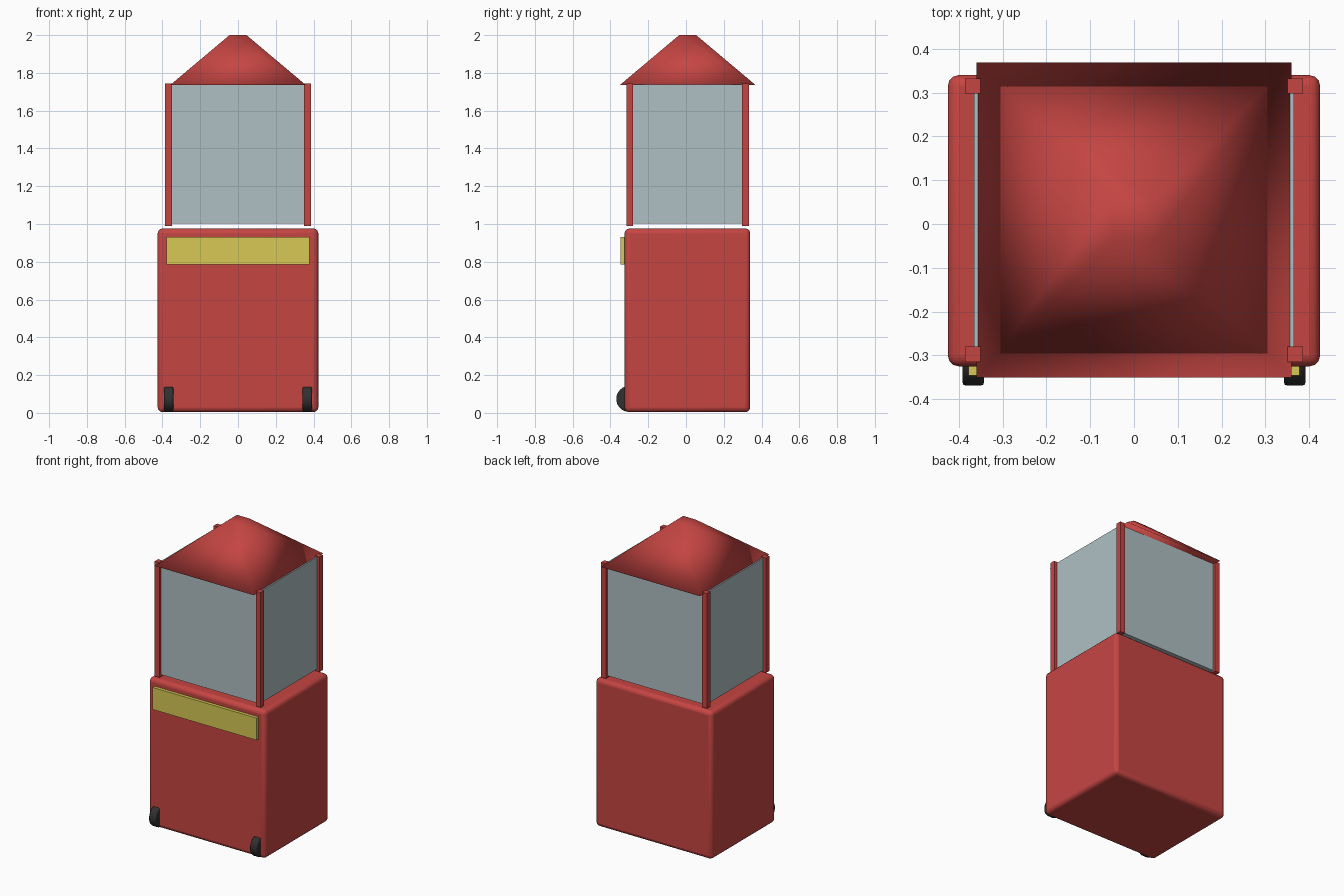
import bpy
import math

if "Cube" in bpy.data.objects:
    bpy.data.objects.remove(bpy.data.objects["Cube"])


def material(name, rgb):
    m = bpy.data.materials.new(name)
    m.diffuse_color = (*rgb, 1)
    m.use_nodes = True
    m.node_tree.nodes["Principled BSDF"].inputs["Base Color"].default_value = m.diffuse_color
    return m


RED = material("red", (0.56, 0.06, 0.055))
YELLOW = material("yellow", (0.68, 0.58, 0.09))
GLASS = material("pale_glass", (0.43, 0.52, 0.55))
RUBBER = material("black_rubber", (0.03, 0.03, 0.03))


def bevel(ob, width, segments):
    mod = ob.modifiers.new("Bevel", 'BEVEL')
    mod.width, mod.segments = width, segments
    mod.limit_method = 'ANGLE'
    bpy.ops.object.shade_smooth_by_angle(angle=math.radians(35))


def box(name, x, y, z, mat):
    """Box spanning the given (min, max) ranges."""
    bpy.ops.mesh.primitive_cube_add(size=1, location=[sum(r) / 2 for r in (x, y, z)])
    ob = bpy.context.object
    ob.name = name
    ob.scale = [r[1] - r[0] for r in (x, y, z)]
    bpy.ops.object.transform_apply(location=False, rotation=False, scale=True)
    ob.data.materials.append(mat)
    return ob


# cabinet with rounded edges
bevel(box("cabinet", (-0.425, 0.425), (-0.325, 0.34), (0.004, 0.976), RED), 0.025, 3)

# front sign panel
box("front_panel", (-0.378, 0.378), (-0.346, -0.31), (0.785, 0.93), YELLOW)

# glass case, slightly inset from the posts
box("glass_case", (-0.365, 0.365), (-0.297, 0.315), (1.002, 1.738), GLASS)

# corner posts
for side, sx in (("left", -0.368), ("right", 0.368)):
    for end, y in (("front", -0.297), ("back", 0.315)):
        box(f"{end}_{side}_post", (sx - 0.0175, sx + 0.0175),
            (y - 0.0175, y + 0.0175), (0.99, 1.745), RED)

# four-sided tapered roof, smooth shaded
bpy.ops.mesh.primitive_cone_add(vertices=4, radius1=0.36 * math.sqrt(2),
                                radius2=0.045 * math.sqrt(2), depth=0.265,
                                location=(0, 0.009, 1.8675),
                                rotation=(0, 0, math.radians(45)))
roof = bpy.context.object
roof.name = "roof"
roof.data.materials.append(RED)
bpy.ops.object.shade_smooth()

# pair of front wheels
for side, x in (("left", -0.367), ("right", 0.367)):
    bpy.ops.mesh.primitive_cylinder_add(vertices=32, radius=0.069, depth=0.05,
                                        location=(x, -0.30, 0.074),
                                        rotation=(0, math.radians(90), 0))
    wheel = bpy.context.object
    wheel.name = f"{side}_wheel"
    wheel.data.materials.append(RUBBER)
    bevel(wheel, 0.008, 2)
